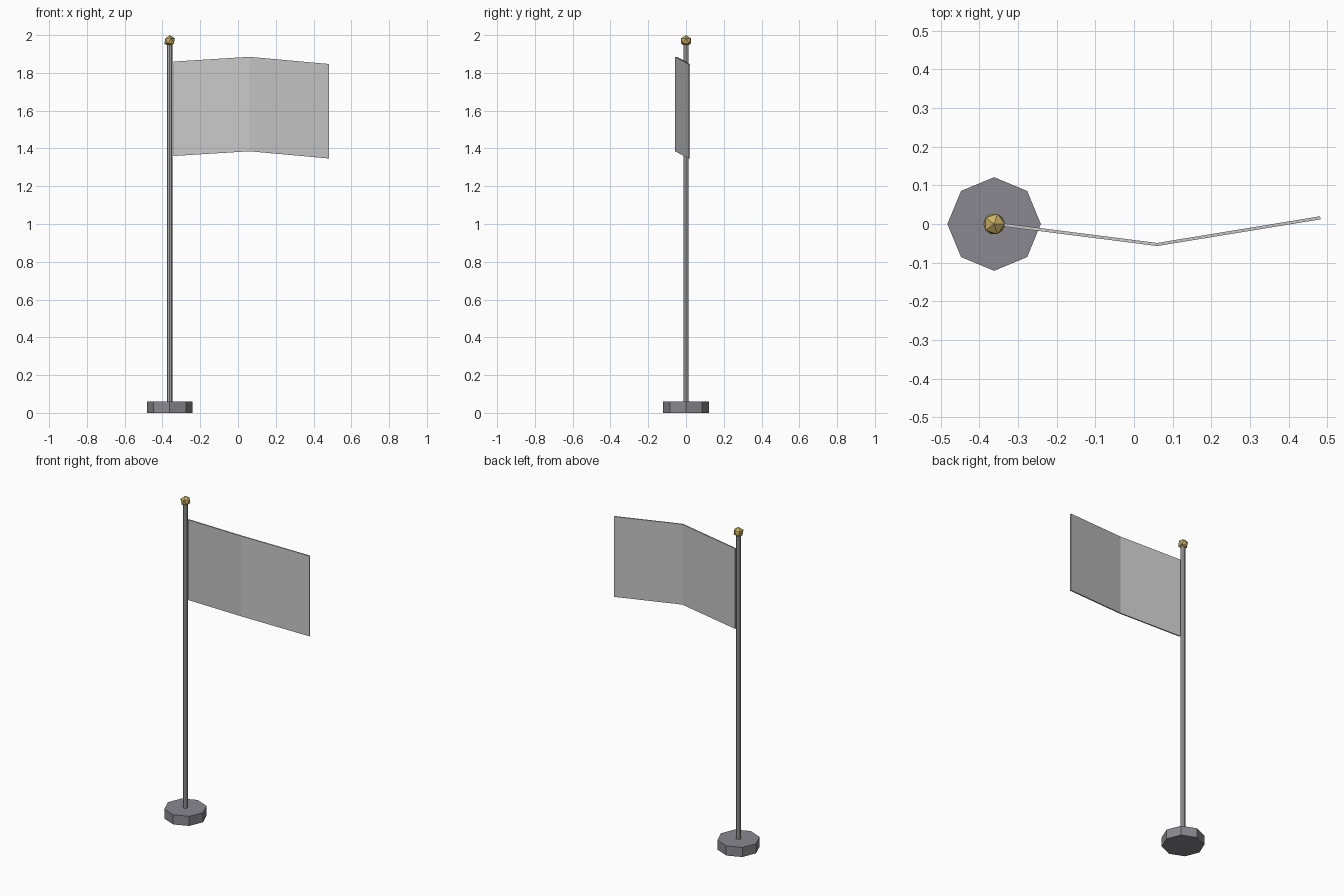
import bpy
import bmesh
from mathutils import Vector

cube = bpy.data.objects.get("Cube")
if cube:
    bpy.data.objects.remove(cube, do_unlink=True)

POLE_X = -0.362


def material(name, rgb):
    mat = bpy.data.materials.new(name)
    mat.use_nodes = True
    mat.diffuse_color = (*rgb, 1)
    mat.node_tree.nodes["Principled BSDF"].inputs["Base Color"].default_value = (*rgb, 1)
    return mat


def finish(obj, name, mat):
    obj.name = name
    obj.data.materials.append(mat)
    return obj


def prism(name, sides, radius, bottom, top, mat):
    bpy.ops.mesh.primitive_cylinder_add(
        vertices=sides, radius=radius, depth=top - bottom,
        location=(POLE_X, 0, (bottom + top) / 2))
    return finish(bpy.context.object, name, mat)


stone = material("slate grey", (0.25, 0.25, 0.28))
steel = material("pole grey", (0.42, 0.42, 0.43))
cloth = material("flag light grey", (0.58, 0.58, 0.58))
gold = material("gold", (0.60, 0.44, 0.13))

# Octagonal foot and slim pole
prism("base", 8, 0.121, 0, 0.06, stone)
prism("pole", 8, 0.0145, 0.06, 1.95, steel)

# Faceted ball on top
bpy.ops.mesh.primitive_ico_sphere_add(
    subdivisions=1, radius=0.031, location=(POLE_X, 0, 1.969))
finish(bpy.context.object, "finial", gold)

# Flag: two folded panels with a small thickness
bm = bmesh.new()
columns = [(-0.341, -0.002, 1.36), (0.06, -0.053, 1.385), (0.482, 0.016, 1.347)]
pairs = [[bm.verts.new(Vector((x, y, z + h))) for h in (0, 0.5)] for x, y, z in columns]
for (a, b), (c, d) in zip(pairs, pairs[1:]):
    bm.faces.new((a, c, d, b))
mesh = bpy.data.meshes.new("flag")
bm.to_mesh(mesh)
bm.free()
flag = bpy.data.objects.new("flag", mesh)
bpy.context.collection.objects.link(flag)
finish(flag, "flag", cloth)
solid = flag.modifiers.new("thickness", "SOLIDIFY")
solid.thickness = 0.008
solid.offset = 0
